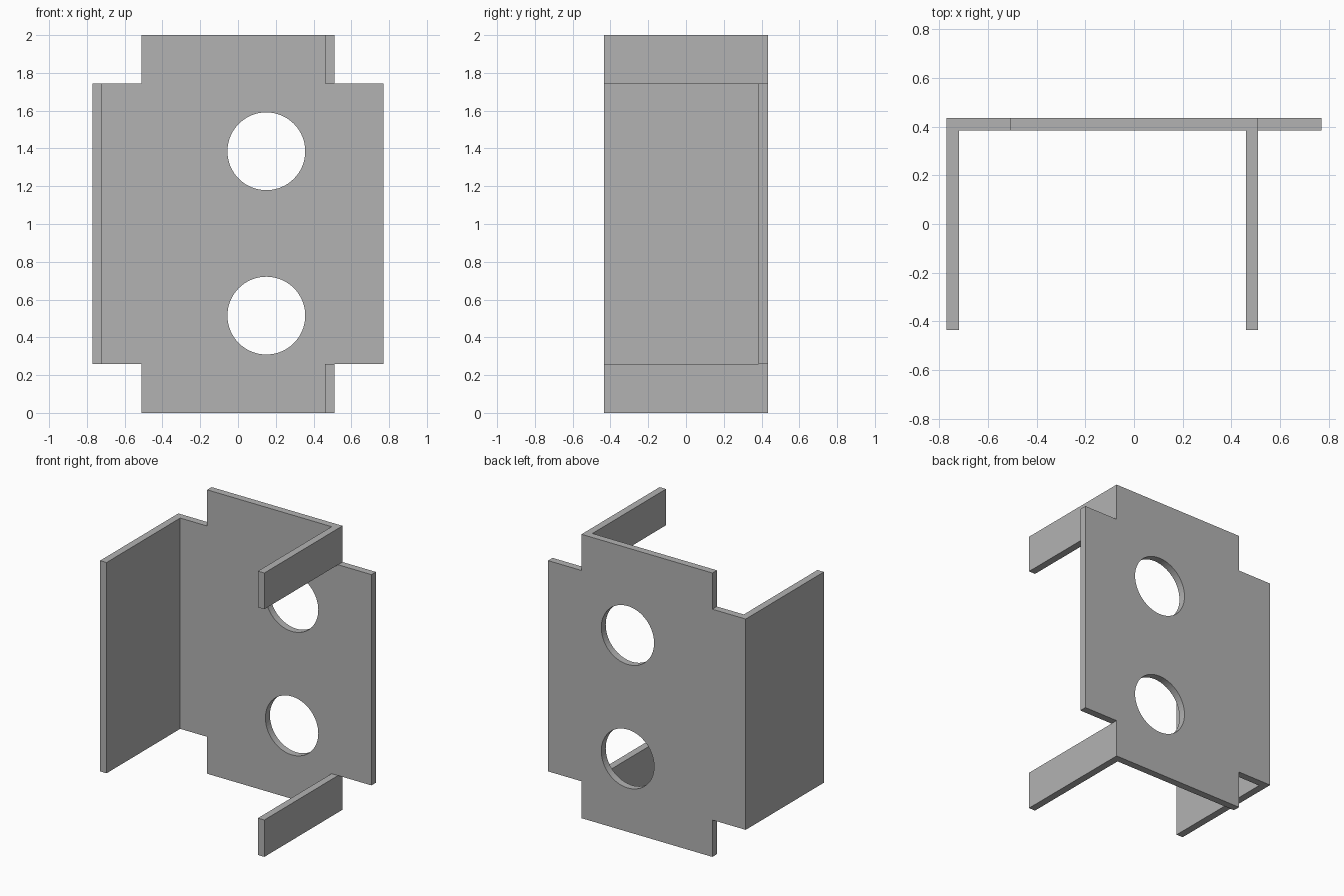
import bpy, bmesh, math

cube = bpy.data.objects.get("Cube")
if cube:
    bpy.data.objects.remove(cube, do_unlink=True)

BACK, FRONT, T = 0.435, -0.435, 0.05      # depth limits and sheet thickness
LOW, HIGH, TOP = 0.26, 1.745, 2.0         # notch heights
WIDE, NARROW = 0.77, 0.51                 # half widths

steel = bpy.data.materials.new("plain grey")
steel.use_nodes = True
grey = (0.45, 0.45, 0.45, 1)
steel.diffuse_color = grey
steel.node_tree.nodes["Principled BSDF"].inputs["Base Color"].default_value = grey


def prism(name, outline, y0, y1):
    """Extrude an x-z outline from y0 to y1."""
    bm = bmesh.new()
    face = bm.faces.new([bm.verts.new((x, y0, z)) for x, z in outline])
    side = bmesh.ops.extrude_face_region(bm, geom=[face])
    verts = [v for v in side["geom"] if isinstance(v, bmesh.types.BMVert)]
    bmesh.ops.translate(bm, verts=verts, vec=(0, y1 - y0, 0))
    bmesh.ops.recalc_face_normals(bm, faces=bm.faces)
    mesh = bpy.data.meshes.new(name)
    bm.to_mesh(mesh)
    bm.free()
    mesh.materials.append(steel)
    obj = bpy.data.objects.new(name, mesh)
    bpy.context.collection.objects.link(obj)
    return obj


def rect(x0, x1, z0, z1):
    return [(x0, z0), (x1, z0), (x1, z1), (x0, z1)]


def combine(target, other, operation):
    """Apply a boolean, then remove the helper."""
    mod = target.modifiers.new(operation.lower(), 'BOOLEAN')
    mod.operation, mod.solver, mod.object = operation, 'EXACT', other
    bpy.context.view_layer.objects.active = target
    bpy.ops.object.modifier_apply(modifier=mod.name)
    bpy.data.objects.remove(other, do_unlink=True)


# Back plate with notched corners
half = [(NARROW, 0), (NARROW, LOW), (WIDE, LOW),
        (WIDE, HIGH), (NARROW, HIGH), (NARROW, TOP)]
outline = half + [(-x, z) for x, z in reversed(half)]
bracket = prism("notched_bracket", outline, BACK - T, BACK)

# Round holes through the plate
for z in (0.515, 1.385):
    circle = [(0.15 + 0.206 * math.cos(a), z + 0.206 * math.sin(a))
              for a in (math.tau * i / 64 for i in range(64))]
    combine(bracket, prism("hole_cutter", circle, 0.3, 0.5), 'DIFFERENCE')

# Tall flange on the right, short tabs at top and bottom on the left
for name, x, z0, z1 in (("tall_flange", -WIDE, LOW, HIGH),
                        ("lower_tab", NARROW - T, 0, LOW),
                        ("upper_tab", NARROW - T, HIGH, TOP)):
    combine(bracket, prism(name, rect(x, x + T, z0, z1), FRONT, BACK), 'UNION')
